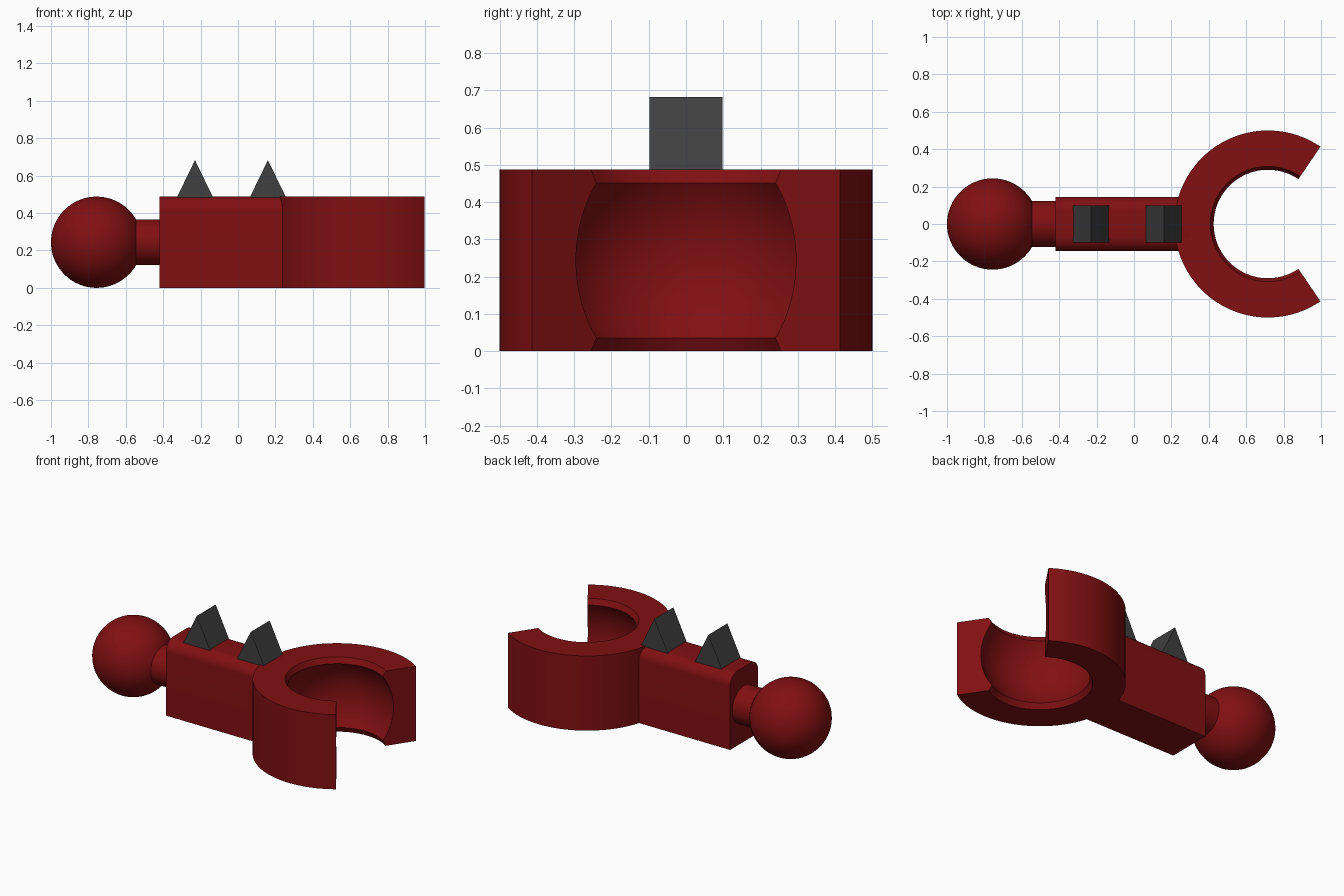
import bpy, bmesh, math
from mathutils import Vector, Matrix

if "Cube" in bpy.data.objects:
    bpy.data.objects.remove(bpy.data.objects["Cube"])

H = 0.488          # body height
MID = H / 2


def material(name, rgb):
    m = bpy.data.materials.new(name)
    m.diffuse_color = (*rgb, 1)
    m.use_nodes = True
    m.node_tree.nodes["Principled BSDF"].inputs["Base Color"].default_value = m.diffuse_color
    return m


RED = material("dark_red", (0.22, 0.005, 0.006))
GREY = material("charcoal", (0.05, 0.05, 0.05))


def finish(name, bm, mat, smooth=None):
    bmesh.ops.recalc_face_normals(bm, faces=bm.faces)
    me = bpy.data.meshes.new(name)
    bm.to_mesh(me)
    bm.free()
    me.materials.append(mat)
    ob = bpy.data.objects.new(name, me)
    bpy.context.collection.objects.link(ob)
    if smooth:
        bpy.ops.object.select_all(action='DESELECT')
        ob.select_set(True)
        bpy.context.view_layer.objects.active = ob
        bpy.ops.object.shade_smooth_by_angle(angle=math.radians(smooth))
    return ob


def prism(name, outline, axis, a, b, mat, smooth=None):
    """Extrude a 2D outline along x or y from a to b."""
    bm = bmesh.new()
    place = (lambda p, t: (t, p[0], p[1])) if axis == 'x' else (lambda p, t: (p[0], t, p[1]))
    ends = [[bm.verts.new(place(p, t)) for p in outline] for t in (a, b)]
    n = len(outline)
    for e in ends:
        bm.faces.new(e)
    for i in range(n):
        j = (i + 1) % n
        bm.faces.new((ends[0][i], ends[0][j], ends[1][j], ends[1][i]))
    return finish(name, bm, mat, smooth)


# Ball of the joint
bm = bmesh.new()
bmesh.ops.create_uvsphere(bm, u_segments=64, v_segments=32, radius=MID,
                          matrix=Matrix.Translation((-1 + MID, 0, MID)))
finish("joint_ball", bm, RED, 30)

# Neck between ball and link body
bm = bmesh.new()
bmesh.ops.create_cone(bm, cap_ends=True, segments=48, radius1=0.122, radius2=0.122, depth=0.25,
                      matrix=Matrix.Translation((-0.515, 0, MID)) @ Matrix.Rotation(math.pi / 2, 4, 'Y'))
finish("neck", bm, RED, 30)

# Link body: box with rounded upper long edges
W, R = 0.145, 0.075
outline = [(-W, 0), (W, 0)]
for side, start in ((1, 0), (-1, 90)):
    for i in range(9):
        a = math.radians(start + i * 90 / 8)
        outline.append((side * (W - R) + R * math.cos(a), H - R + R * math.sin(a)))
prism("link_body", outline, 'x', -0.42, 0.30, RED, 30)

# Open socket: wall section with a spherical hollow, swept around the axis
CX, OUT, CAV, LIP = 0.716, 0.5, 0.357, 0.29
zl = math.sqrt(CAV ** 2 - LIP ** 2)
t = math.asin(zl / CAV)
section = [(0.308, 0), (OUT, 0), (OUT, H), (0.308, H)]
for i in range(17):
    a = t - 2 * t * i / 16
    section.append((CAV * math.cos(a), MID + CAV * math.sin(a)))
GAP, STEPS = math.radians(55.8), 72
bm = bmesh.new()
rings = []
for k in range(STEPS + 1):
    a = GAP + (2 * math.pi - 2 * GAP) * k / STEPS
    rings.append([bm.verts.new((CX + r * math.cos(a), r * math.sin(a), z)) for r, z in section])
n = len(section)
for p, q in zip(rings, rings[1:]):
    for i in range(n):
        j = (i + 1) % n
        bm.faces.new((p[i], p[j], q[j], q[i]))
bm.faces.new(rings[0])
bm.faces.new(rings[-1])
finish("open_socket", bm, RED, 20)

# Wedge spikes on the upper face
for name, x in (("rear_spike", -0.23), ("front_spike", 0.16)):
    prism(name, [(x - 0.1, 0.477), (x + 0.1, 0.477), (x, 0.683)], 'y', -0.098, 0.098, GREY)
